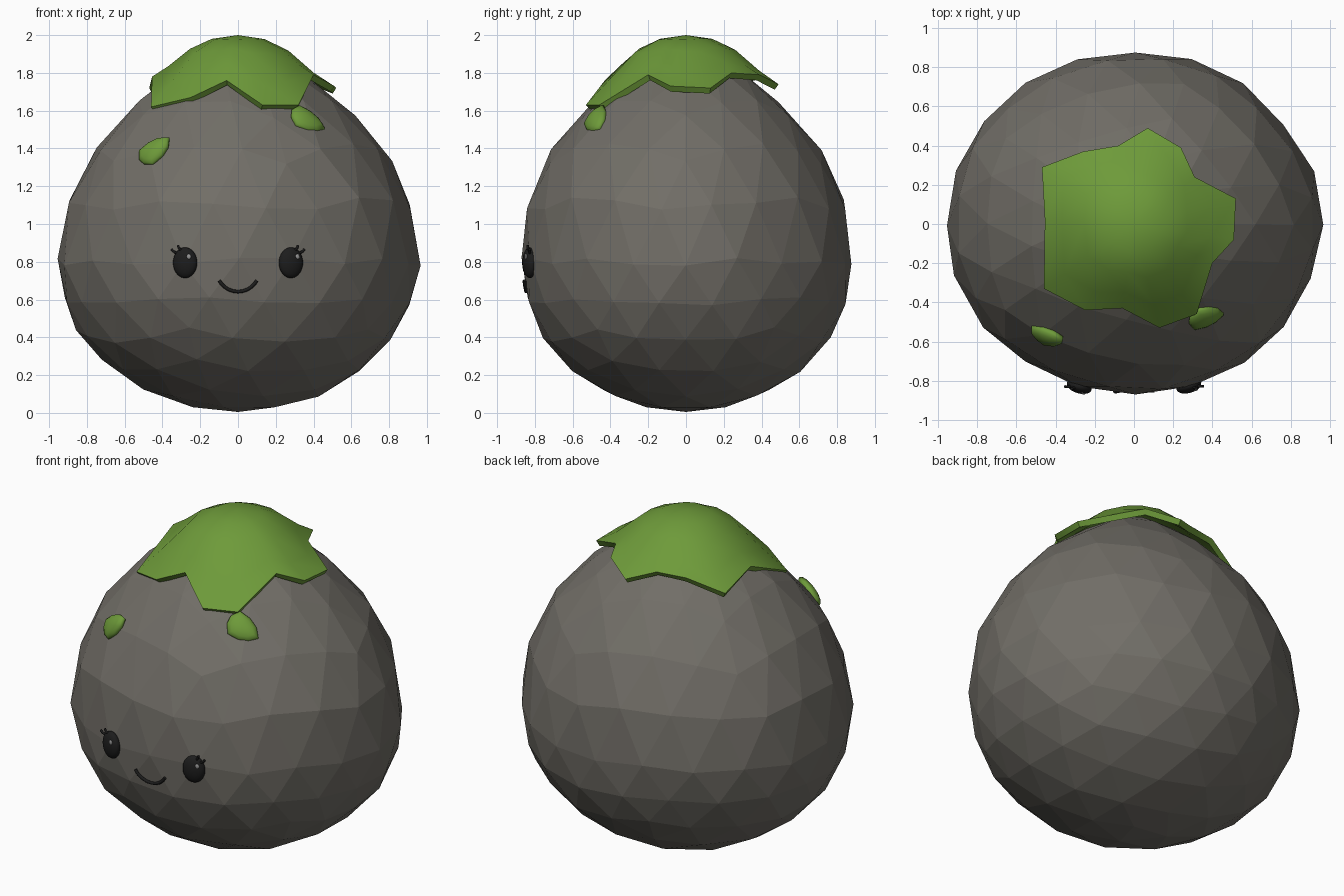
import bpy, bmesh, math, random
from mathutils import Vector, Matrix
from mathutils.bvhtree import BVHTree

if "Cube" in bpy.data.objects:
    bpy.data.objects.remove(bpy.data.objects["Cube"])

random.seed(4)


def material(name, rgb):
    m = bpy.data.materials.new(name)
    m.diffuse_color = (*rgb, 1)
    m.use_nodes = True
    m.node_tree.nodes["Principled BSDF"].inputs["Base Color"].default_value = m.diffuse_color
    return m


STONE = material("stone grey", (0.165, 0.155, 0.135))
GREEN = material("moss green", (0.155, 0.325, 0.042))
BLACK = material("eye black", (0.012, 0.012, 0.012))
GLINT = material("eye glint grey", (0.3, 0.3, 0.3))


def finish(bm, name, mat, smooth):
    bmesh.ops.recalc_face_normals(bm, faces=bm.faces)
    for f in bm.faces:
        f.smooth = smooth
    me = bpy.data.meshes.new(name)
    bm.to_mesh(me)
    bm.free()
    me.materials.append(mat)
    ob = bpy.data.objects.new(name, me)
    bpy.context.collection.objects.link(ob)
    return ob


# Body: faceted egg, wide below and narrowing to the top
bm = bmesh.new()
bmesh.ops.create_icosphere(bm, subdivisions=3, radius=1)
for v in bm.verts:
    x, y, u = v.co
    taper = 1 - 0.5 * max(u, 0) ** 3
    j = 0.012 * (1 - abs(u))
    z = 0.8 + u * (1.17 if u > 0 else 0.795)
    v.co = (x * 0.955 * taper + random.uniform(-j, j),
            y * 0.88 * taper + random.uniform(-j, j),
            z + 2 * random.uniform(-j, j))
tree = BVHTree.FromBMesh(bm)
finish(bm, "stone_body", STONE, False)


def on_front(x, z):
    """Point on the front of the body at x, z."""
    return tree.ray_cast(Vector((x, -3, z)), Vector((0, 1, 0)))[0]


def frame(x, z):
    """Matrix on the body surface: local z outward, local y up."""
    p = on_front(x, z)
    zs = 1.17 if p.z > 0.8 else 0.8
    n = Vector((p.x / 0.91, p.y / 0.77, (p.z - 0.8) / zs ** 2)).normalized()
    ax = Vector((0, 0, 1)).cross(n).normalized()
    ay = n.cross(ax)
    return Matrix.Translation(p) @ Matrix((ax, ay, n)).transposed().to_4x4()


def blob(name, mat, mtx, size):
    b = bmesh.new()
    bmesh.ops.create_icosphere(b, subdivisions=3, radius=1,
                               matrix=mtx @ Matrix.Diagonal((*size, 1)))
    return finish(b, name, mat, True)


def tube(name, pts, r):
    cu = bpy.data.curves.new(name, 'CURVE')
    cu.dimensions = '3D'
    cu.bevel_depth = r
    cu.bevel_resolution = 2
    cu.use_fill_caps = True
    sp = cu.splines.new('POLY')
    sp.points.add(len(pts) - 1)
    for q, p in zip(sp.points, pts):
        q.co = (*p, 1)
    cu.materials.append(BLACK)
    ob = bpy.data.objects.new(name, cu)
    bpy.context.collection.objects.link(ob)
    bpy.ops.object.select_all(action='DESELECT')
    ob.select_set(True)
    bpy.context.view_layer.objects.active = ob
    bpy.ops.object.convert(target='MESH')


# Leaf cap: domed sheet with a jagged rim (x, y, z round the edge)
RIM = [(0.52, 0.13, 1.72), (0.31, 0.24, 1.80), (0.24, 0.39, 1.79),
       (0.07, 0.49, 1.74), (-0.08, 0.40, 1.79), (-0.26, 0.37, 1.79),
       (-0.47, 0.29, 1.72), (-0.455, 0.02, 1.78), (-0.46, -0.33, 1.62),
       (-0.25, -0.44, 1.67), (-0.06, -0.43, 1.76), (0.13, -0.53, 1.63),
       (0.32, -0.46, 1.63), (0.40, -0.20, 1.79), (0.51, -0.08, 1.73)]
bm = bmesh.new()
top = bm.verts.new((0, 0, 2))
rings = []
for t in (0.3, 0.55, 0.8, 1):
    ring = []
    for x, y, zr in RIM:
        r = math.hypot(x, y)
        rr = t * (0.47 * (1 - t) + r * t)
        z = 2 - rr * rr
        z += t ** 5 * (zr - z)
        ring.append(bm.verts.new((x / r * rr, y / r * rr, z)))
    rings.append(ring)
n = len(RIM)
for i in range(n):
    k = (i + 1) % n
    bm.faces.new((top, rings[0][i], rings[0][k]))
    for a, b in zip(rings, rings[1:]):
        bm.faces.new((a[i], b[i], b[k], a[k]))
bm.normal_update()
cap = finish(bm, "leaf_cap", GREEN, True)
if cap.data.polygons[0].normal.z < 0:
    cap.data.flip_normals()
sol = cap.modifiers.new("thickness", 'SOLIDIFY')
sol.thickness = 0.035
sol.offset = -1
bpy.context.view_layer.objects.active = cap
cap.select_set(True)
bpy.ops.object.modifier_apply(modifier=sol.name)
bpy.ops.object.shade_smooth_by_angle(angle=math.radians(45))

# Moss spots: low rounded patches with an uneven outline
for side, x, z, turn, size in (("left", -0.445, 1.385, 0.7, (0.10, 0.07)),
                               ("right", 0.36, 1.55, -0.7, (0.10, 0.075))):
    b = bmesh.new()
    mtx = frame(x, z) @ Matrix.Rotation(turn, 4, 'Z')
    bmesh.ops.create_uvsphere(b, u_segments=9, v_segments=8, radius=1)
    for v in b.verts:
        w = 1 + 0.12 * math.sin(3 * math.atan2(v.co.y, v.co.x) + 1)
        v.co = mtx @ Vector((v.co.x * size[0] * w, v.co.y * size[1] * w,
                             v.co.z * 0.035))
    finish(b, side + "_moss_spot", GREEN, True)

# Eyes with glints and two lashes on the outer side of each
for side, s in (("left", -1), ("right", 1)):
    m = frame(s * 0.28, 0.795)
    blob(side + "_eye", BLACK, m, (0.066, 0.082, 0.035))
    blob(side + "_eye_glint", GLINT,
         m @ Matrix.Translation((0.028, 0.032, 0.0275)), (0.012, 0.014, 0.006))
    for i, (x0, y0, x1, y1) in enumerate(((0.022, 0.068, 0.034, 0.093),
                                          (0.045, 0.052, 0.070, 0.072))):
        pts = [m @ Vector((s * x0, y0, 0.012)),
               m @ Vector((s * (x0 + x1) * 0.52, (y0 + y1) * 0.49, 0.018)),
               m @ Vector((s * x1, y1, 0.02))]
        tube(f"{side}_lash_{i + 1}", pts, 0.007)

# Smile: thin curved tube lying on the surface
pts = []
for i in range(13):
    a = math.radians(-150 + 120 * i / 12)
    x, z = 0.115 * math.cos(a), 0.76 + 0.118 * math.sin(a)
    pts.append(on_front(x, z) + Vector((0, -0.006, 0)))
tube("smile", pts, 0.009)
